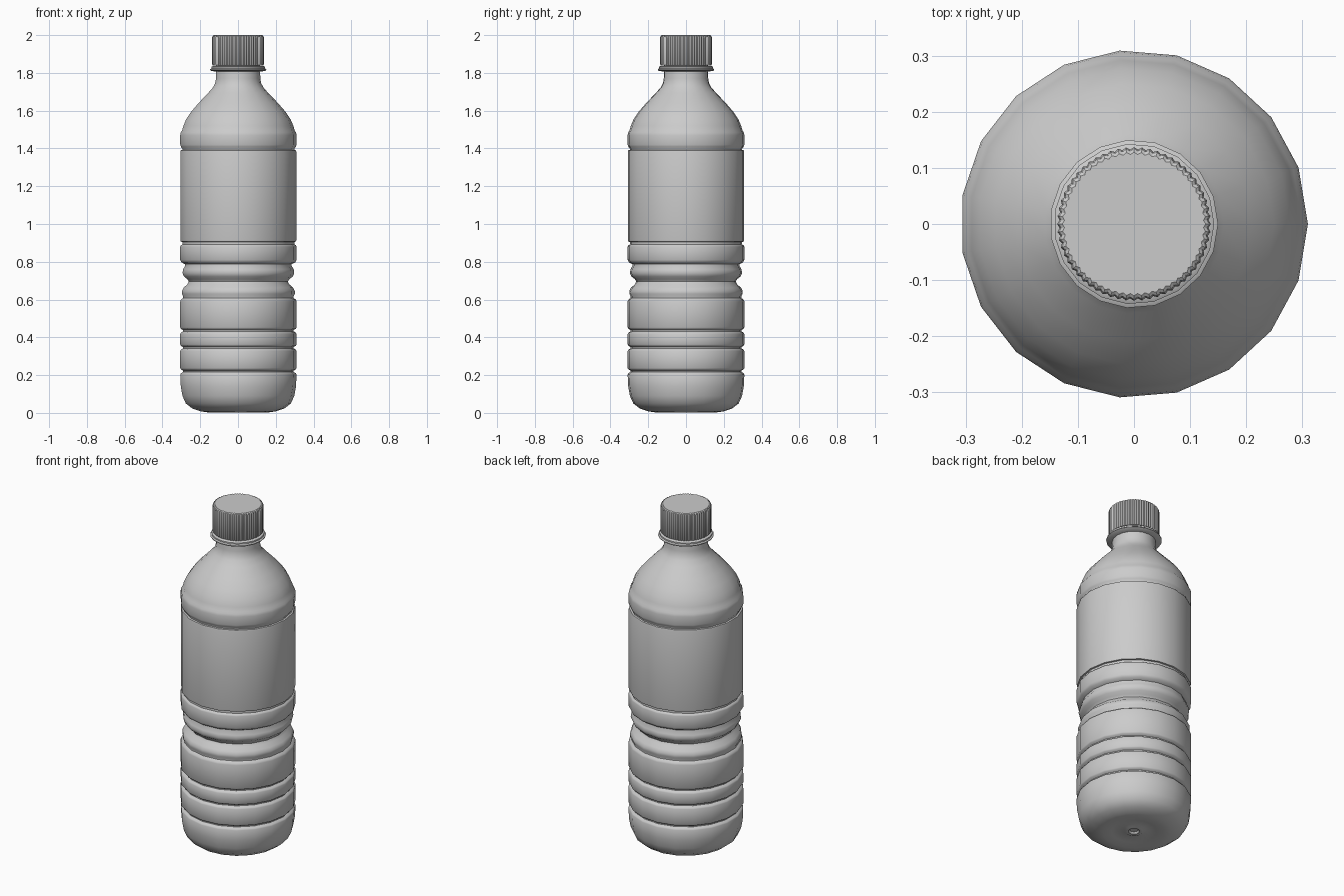
import bpy, bmesh, math

SIDES = 19   # the bottle is a 19-sided lathe form
RIBS = 60    # grip ribs on the cap


def lathe(name, profile, sides, rib=0.0, angle=40):
    """Spin (radius, z) points round z; radius 0 makes a pole.
    rib > 0 pulls every second column inward."""
    bm = bmesh.new()
    rings = []
    for r, z in profile:
        if r == 0:
            rings.append([bm.verts.new((0, 0, z))] * sides)
            continue
        ring = []
        for i in range(sides):
            a = 2 * math.pi * i / sides
            rr = r - (rib if i % 2 else 0)
            ring.append(bm.verts.new((rr * math.cos(a), rr * math.sin(a), z)))
        rings.append(ring)
    for lo, hi in zip(rings, rings[1:]):
        for i in range(sides):
            j = (i + 1) % sides
            quad = list(dict.fromkeys((lo[i], lo[j], hi[j], hi[i])))
            bm.faces.new(quad)
    bmesh.ops.recalc_face_normals(bm, faces=bm.faces)
    mesh = bpy.data.meshes.new(name)
    bm.to_mesh(mesh)
    bm.free()
    ob = bpy.data.objects.new(name, mesh)
    bpy.context.collection.objects.link(ob)
    bpy.ops.object.select_all(action='DESELECT')
    ob.select_set(True)
    bpy.context.view_layer.objects.active = ob
    bpy.ops.object.shade_smooth_by_angle(angle=math.radians(angle))
    return ob


def groove(z, r=0.31, depth=0.016, half=0.017):
    """Soft V-shaped groove in the wall."""
    return [(r, z - half), (r - 0.004, z - half * 0.6), (r - depth, z - 0.003),
            (r - depth, z + 0.003), (r - 0.004, z + half * 0.6), (r, z + half)]


# Base with central dimple
body = [(0, 0.022), (0.022, 0.020), (0.03, 0.010), (0.045, 0.008), (0.06, 0.016),
        (0.12, 0.010), (0.165, 0.003), (0.20, 0.008), (0.245, 0.023),
        (0.28, 0.05), (0.298, 0.09), (0.307, 0.14)]
# Lower grip grooves
for z in (0.22, 0.345, 0.435):
    body += groove(z)
# Pinched waist
body += [(0.31, 0.59), (0.306, 0.60), (0.294, 0.608), (0.294, 0.616), (0.301, 0.63),
         (0.301, 0.645), (0.292, 0.663), (0.272, 0.68), (0.264, 0.695),
         (0.272, 0.708), (0.290, 0.722), (0.298, 0.74), (0.295, 0.76),
         (0.283, 0.78), (0.284, 0.787), (0.303, 0.797), (0.31, 0.81)]
# Band, then label panel between two grooves
body += [(0.31, 0.88), (0.307, 0.887), (0.298, 0.892), (0.298, 0.91)]
body += [(0.298, 1.39), (0.298, 1.398), (0.306, 1.408), (0.31, 1.42)]
# Shoulder and neck
body += [(0.31, 1.47), (0.307, 1.485), (0.30, 1.495), (0.293, 1.52), (0.278, 1.555),
         (0.25, 1.596), (0.21, 1.642), (0.16, 1.694), (0.135, 1.722),
         (0.123, 1.745), (0.118, 1.77), (0.117, 1.85), (0, 1.85)]
lathe("bottle_body", body, SIDES)

# Label sleeve
lathe("label", [(0.297, 0.905), (0.307, 0.907), (0.309, 0.915), (0.309, 1.382),
                (0.307, 1.39), (0.297, 1.392)], SIDES)

# Neck support ring and tamper ring
lathe("neck_ring", [(0.115, 1.806), (0.145, 1.811), (0.150, 1.815),
                    (0.150, 1.819), (0.143, 1.823), (0.115, 1.824)], SIDES)
lathe("tamper_ring", [(0.115, 1.822), (0.143, 1.824), (0.143, 1.832),
                      (0.136, 1.836), (0.115, 1.837)], SIDES)

# Ribbed screw cap
lathe("cap", [(0, 1.84), (0.134, 1.84), (0.137, 1.845), (0.137, 1.988),
              (0.134, 1.996), (0.128, 2.0), (0, 2.0)], RIBS * 2, rib=0.004, angle=30)
